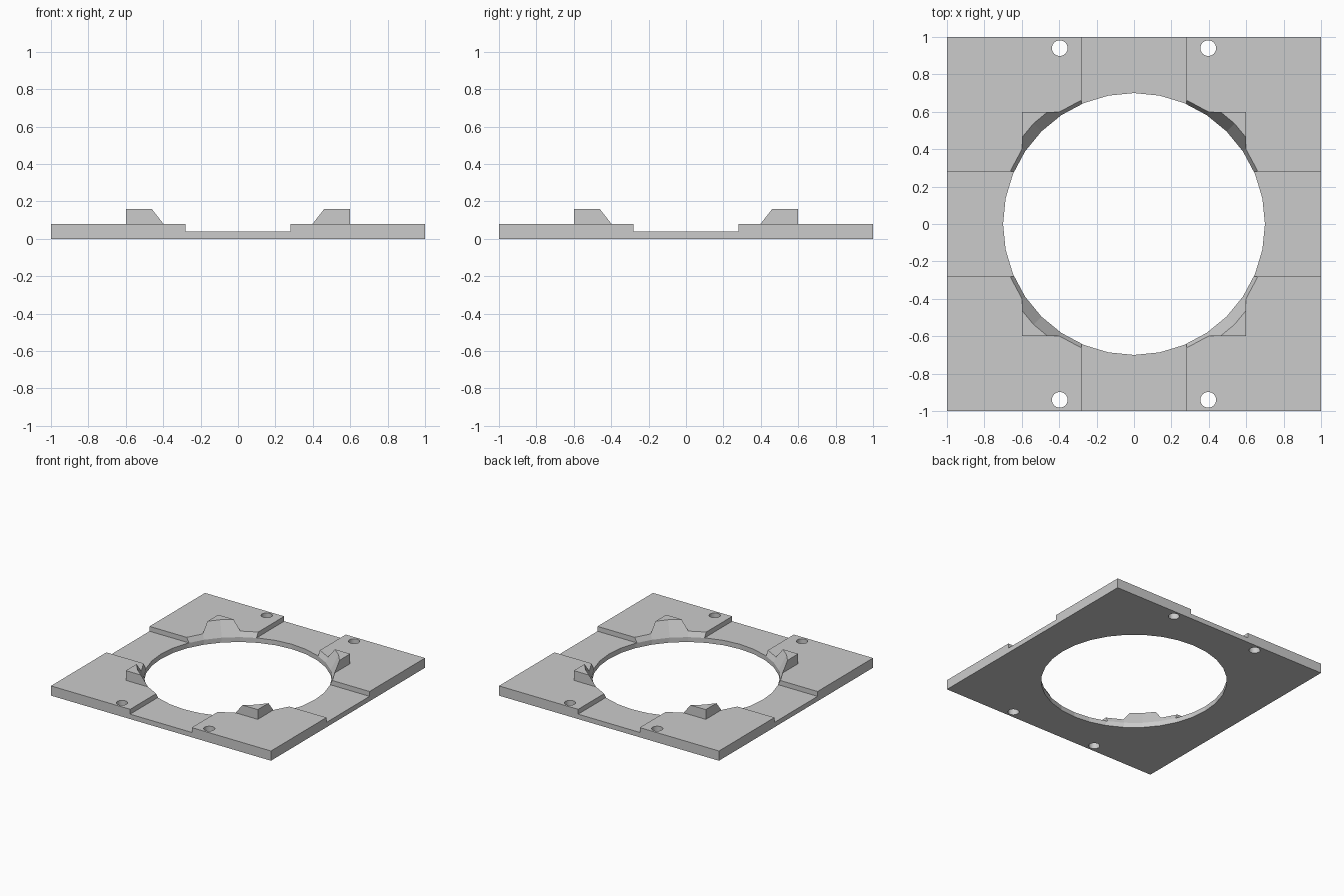
import bpy, bmesh
from math import cos, sin, tau

if "Cube" in bpy.data.objects:
    bpy.data.objects.remove(bpy.data.objects["Cube"])


def make_object(name, bm):
    bmesh.ops.recalc_face_normals(bm, faces=bm.faces)
    mesh = bpy.data.meshes.new(name)
    bm.to_mesh(mesh)
    bm.free()
    obj = bpy.data.objects.new(name, mesh)
    bpy.context.collection.objects.link(obj)
    return obj


def box(name, lo, hi):
    bm = bmesh.new()
    bmesh.ops.create_cube(bm, size=1)
    for v in bm.verts:
        v.co = [h if c > 0 else l for c, l, h in zip(v.co, lo, hi)]
    return make_object(name, bm)


def lathe(name, profile, sides, x=0, y=0):
    """Closed solid of revolution from (radius, z) points."""
    bm = bmesh.new()
    rings = [[bm.verts.new((x + r * cos(tau * i / sides), y + r * sin(tau * i / sides), z))
              for i in range(sides)] for r, z in profile]
    for a, b in zip(rings, rings[1:]):
        for i in range(sides):
            j = (i + 1) % sides
            bm.faces.new((a[i], a[j], b[j], b[i]))
    bm.faces.new(rings[0])
    bm.faces.new(rings[-1])
    return make_object(name, bm)


def combine(target, tool, operation):
    mod = target.modifiers.new(tool.name, 'BOOLEAN')
    mod.operation = operation
    mod.solver = 'EXACT'
    mod.object = tool
    bpy.context.view_layer.objects.active = target
    bpy.ops.object.modifier_apply(modifier=mod.name)
    bpy.data.objects.remove(tool)


# Square plate
plate = box("mounting_plate", (-1, -1, 0), (1, 1, 0.08))

# Shallow crossing channels
combine(plate, box("channel_x", (-1.2, -0.28, 0.04), (1.2, 0.28, 0.3)), 'DIFFERENCE')
combine(plate, box("channel_y", (-0.28, -1.2, 0.04), (0.28, 1.2, 0.3)), 'DIFFERENCE')

# Corner posts and screw holes
for sx in (-1, 1):
    for sy in (-1, 1):
        xs, ys = sorted((0.3 * sx, 0.6 * sx)), sorted((0.3 * sy, 0.6 * sy))
        combine(plate, box("corner_post", (xs[0], ys[0], 0.05), (xs[1], ys[1], 0.16)), 'UNION')
        combine(plate, lathe("screw_hole", [(0.042, -0.1), (0.042, 0.3)], 32,
                             0.397 * sx, 0.94 * sy), 'DIFFERENCE')

# Central bore, flaring above the channel floor
combine(plate, lathe("bore", [(0.7, -0.1), (0.7, 0.04), (0.8, 0.24)], 32), 'DIFFERENCE')
